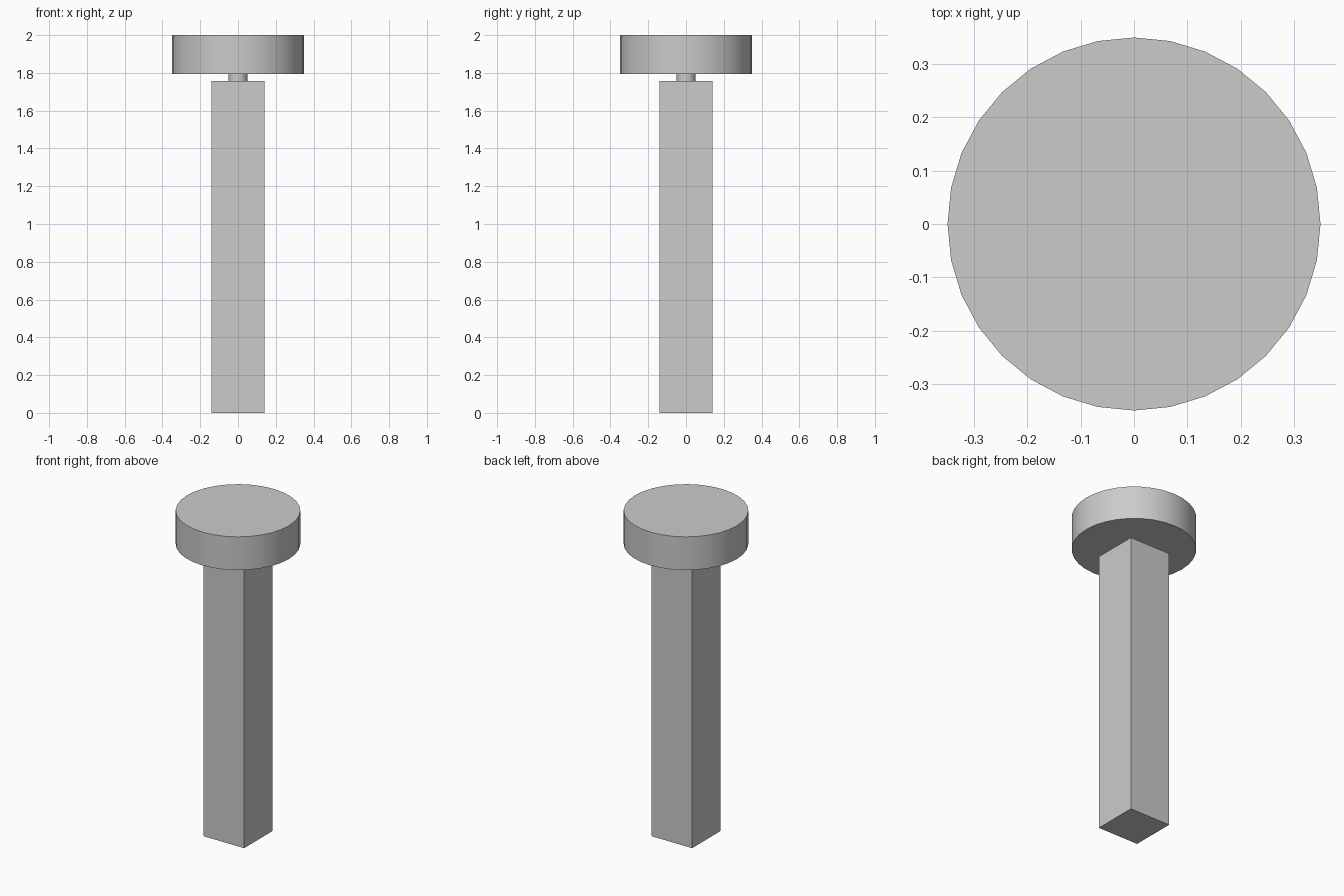
import bpy
import math

cube = bpy.data.objects.get("Cube")
if cube:
    bpy.data.objects.remove(cube, do_unlink=True)

grey = bpy.data.materials.new("light grey")
grey.use_nodes = True
colour = (0.6, 0.6, 0.6, 1)
grey.diffuse_color = colour
grey.node_tree.nodes["Principled BSDF"].inputs["Base Color"].default_value = colour

POST_TOP, CAP_BOTTOM, CAP_TOP = 1.757, 1.794, 2.0


def finish(name):
    obj = bpy.context.object
    obj.name = name
    obj.data.materials.append(grey)
    return obj


def disc(name, radius, bottom, top):
    bpy.ops.mesh.primitive_cylinder_add(
        vertices=32, radius=radius, depth=top - bottom,
        location=(0, 0, (bottom + top) / 2))
    finish(name)
    bpy.ops.object.shade_smooth_by_angle(angle=math.radians(30))


# Square post
bpy.ops.mesh.primitive_cube_add(size=1, location=(0, 0, POST_TOP / 2))
post = finish("post")
post.scale = (0.28, 0.28, POST_TOP)
bpy.ops.object.transform_apply(location=False, rotation=False, scale=True)

# Thin round neck and wide cap
disc("neck", 0.05, POST_TOP, CAP_BOTTOM)
disc("cap", 0.35, CAP_BOTTOM, CAP_TOP)
